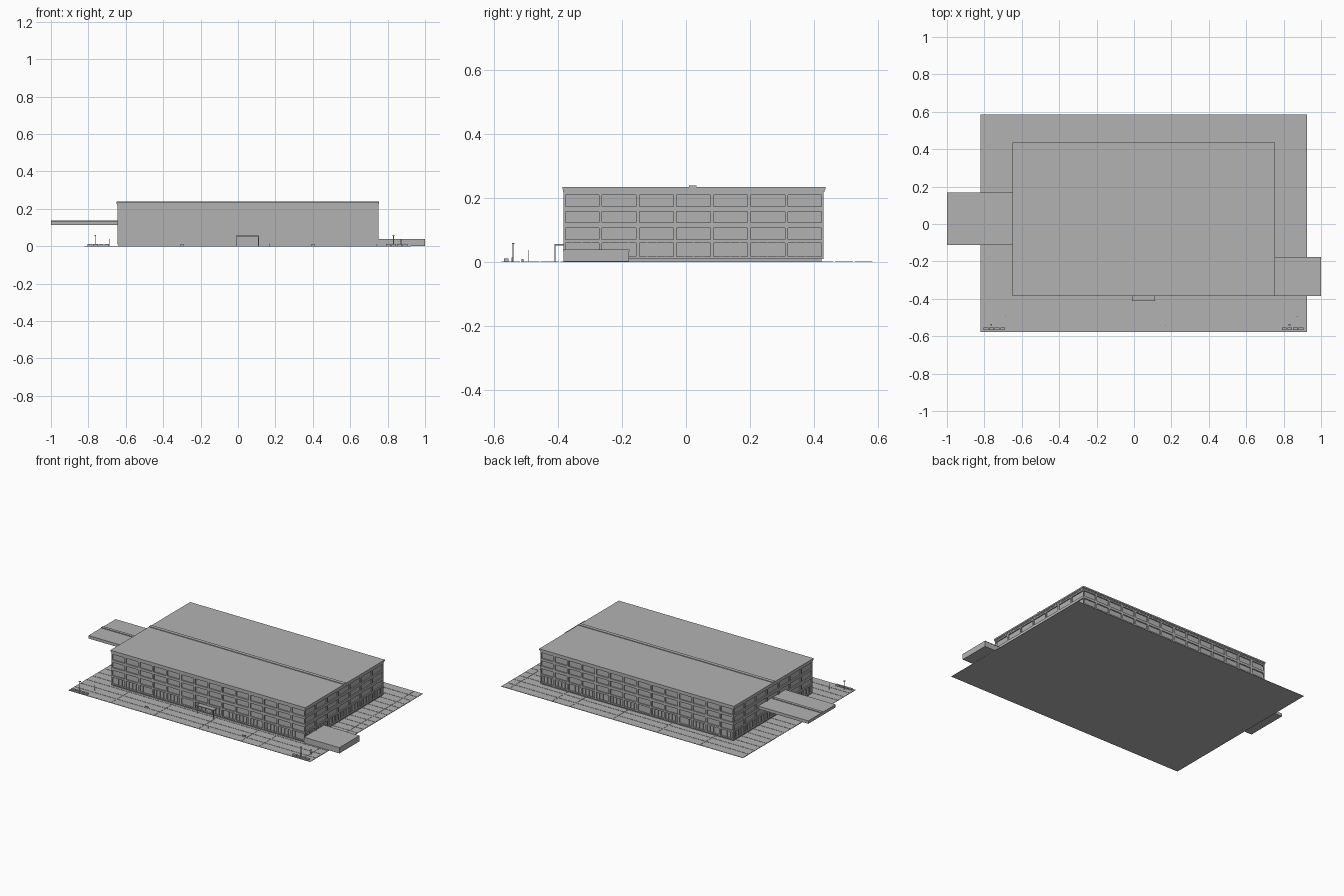
import bpy
import bmesh

cube = bpy.data.objects.get("Cube")
if cube:
    bpy.data.objects.remove(cube, do_unlink=True)

# One plain concrete colour for everything
grey = bpy.data.materials.new("concrete_grey")
grey.use_nodes = True
GREY = (0.45, 0.45, 0.45, 1)
grey.diffuse_color = GREY
shader = next(n for n in grey.node_tree.nodes if n.type == 'BSDF_PRINCIPLED')
shader.inputs["Base Color"].default_value = GREY
shader.inputs["Roughness"].default_value = 0.8


def add_box(bm, x, y, z):
    """Add a box given its (min, max) range on each axis."""
    verts = bmesh.ops.create_cube(bm, size=1)["verts"]
    for v in verts:
        for i, (lo, hi) in enumerate((x, y, z)):
            v.co[i] = lo + (v.co[i] + 0.5) * (hi - lo)


def make(name, boxes):
    """Make one object from a list of box ranges."""
    bm = bmesh.new()
    for b in boxes:
        add_box(bm, *b)
    mesh = bpy.data.meshes.new(name)
    bm.to_mesh(mesh)
    bm.free()
    mesh.materials.append(grey)
    obj = bpy.data.objects.new(name, mesh)
    bpy.context.scene.collection.objects.link(obj)
    return obj


# Main extents
GX, GY = (-0.82, 0.925), (-0.578, 0.585)
BX, BY = (-0.645, 0.75), (-0.383, 0.43)
DEPTH = 0.007
ROOF = 0.222

# Paved ground, split by open seams over a thin base
make("ground", [(GX, GY, (0, 0.001))])
seams = [GX[0], -0.51, -0.2, 0.12, 0.425, 0.555, 0.865, GX[1]]
rows = 19
step = (GY[1] - GY[0]) / rows
gap = 0.002
make("paving_slabs", [
    ((a + gap, b - gap),
     (GY[0] + j * step + gap, GY[0] + (j + 1) * step - gap), (0.001, 0.0025))
    for a, b in zip(seams, seams[1:]) for j in range(rows)])

# Recessed glazing core
make("glazing_core", [((BX[0] + DEPTH, BX[1] - DEPTH),
                       (BY[0] + DEPTH, BY[1] - DEPTH), (0.001, ROOF))])

# Spandrel bands running around every floor
bands = [(0.01, 0.018), (0.06, 0.071), (0.106, 0.124), (0.158, 0.174), (0.21, ROOF)]
make("floor_bands", [(BX, BY, z) for z in bands])


def wall_posts(span, count, half):
    """Evenly spaced (min, max) post ranges, the end ones flush with the corners."""
    for i in range(count + 1):
        c = span[0] + (span[1] - span[0]) * i / count
        yield max(span[0], c - half), min(span[1], c + half)


# Pillars between the windows, on the long and short walls
pillars = []
for post in wall_posts(BX, 14, 0.006):
    for y in (BY[0], BY[1] - DEPTH):
        pillars.append((post, (y, y + DEPTH), (0.01, ROOF)))
for post in wall_posts(BY, 7, 0.005):
    for x in (BX[0], BX[1] - DEPTH):
        pillars.append(((x, x + DEPTH), post, (0.01, ROOF)))
make("window_pillars", pillars)

# Slim mullions on the ground floor shop glazing
mullions = []
for post in wall_posts(BX, 56, 0.001):
    for y in (BY[0] + 0.003, BY[1] - DEPTH):
        mullions.append((post, (y, y + 0.004), (0.018, 0.06)))
for post in wall_posts(BY, 28, 0.001):
    for x in (BX[0] + 0.003, BX[1] - DEPTH):
        mullions.append(((x, x + 0.004), post, (0.018, 0.06)))
make("ground_floor_mullions", mullions)

# Roof slab with a stepped edge and a raised central strip
make("roof_slab", [((-0.65, 0.755), (-0.386, 0.435), (0.226, 0.235)),
                   ((-0.647, 0.752), (-0.384, 0.432), (ROOF - 0.003, 0.226))])
make("roof_strip", [((-0.65, 0.755), (0.01, 0.033), (0.235, 0.239))])

# High walkway on one end and low annex on the other
make("walkway", [((-1.0, -0.638), (-0.112, 0.168), (0.113, 0.132))])
make("walkway_strip", [((-1.0, -0.645), (0.018, 0.036), (0.132, 0.137))])
make("annex", [((0.745, 1.0), (-0.383, -0.178), (0.002, 0.035)),
               ((0.745, 1.0), (-0.384, -0.177), (0.035, 0.04))])

# Entrance canopy on two slim posts, with doors behind
make("entrance_canopy", [((-0.01, 0.112), (-0.411, -0.38), (0.052, 0.057))])
make("canopy_posts", [((x, x + 0.003), (-0.41, -0.407), (0.002, 0.053))
                      for x in (-0.009, 0.108)])
make("entrance_doors", [((x, x + 0.022), (-0.38, -0.374), (0.012, 0.05))
                        for x in (0.01, 0.034, 0.058, 0.082)])

# Planters, lamps and benches along the front edge
for side, start in (("right", -0.805), ("left", 0.79)):
    troughs = [((start + i * 0.03, start + i * 0.03 + 0.026),
                (-0.568, -0.554), (0.002, 0.011)) for i in range(4)]
    make(side + "_planters", troughs)
    c = start + 0.04
    make(side + "_lamp", [((c, c + 0.003), (-0.541, -0.538), (0.002, 0.06)),
                          ((c - 0.003, c + 0.006), (-0.544, -0.535), (0.056, 0.06))])
make("benches", [((x - 0.011, x + 0.011), (-0.514, -0.507), (0.002, 0.01))
                 for x in (-0.3, 0.4)])
make("bollards", [((x, x + 0.003), (y, y + 0.003), (0.002, z))
                  for x, y, z in ((-0.69, -0.494, 0.038), (0.165, -0.545, 0.014),
                                  (0.87, -0.494, 0.038))])
